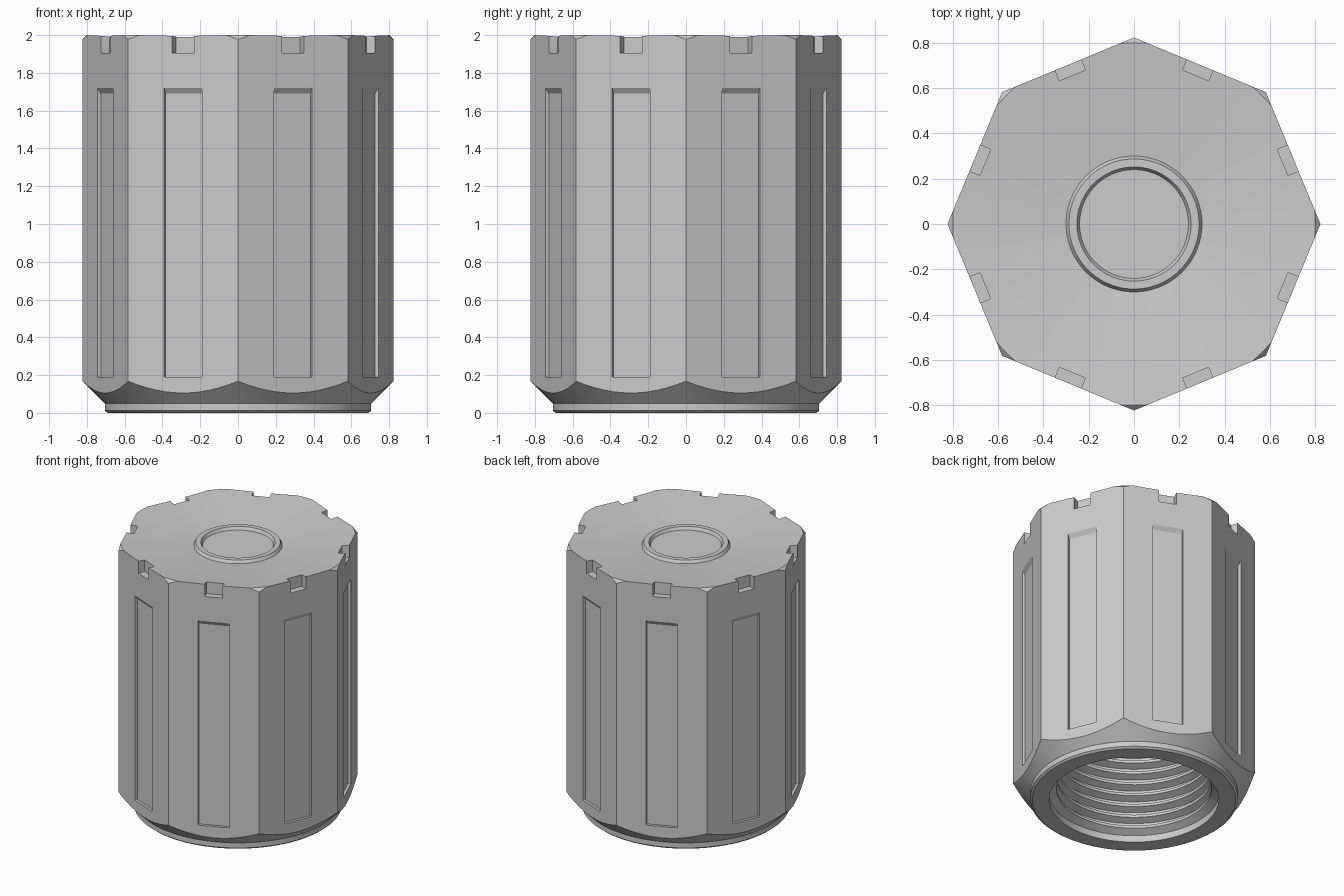
import bpy
import bmesh
from math import cos, pi, radians
from mathutils import Matrix

if "Cube" in bpy.data.objects:
    bpy.data.objects.remove(bpy.data.objects["Cube"], do_unlink=True)

SIDES = 8
CORNER = 0.823
FLAT = CORNER * cos(pi / SIDES)
SEGMENTS = 96


def new_object(name, bm):
    bmesh.ops.recalc_face_normals(bm, faces=bm.faces)
    mesh = bpy.data.meshes.new(name)
    bm.to_mesh(mesh)
    bm.free()
    obj = bpy.data.objects.new(name, mesh)
    bpy.context.collection.objects.link(obj)
    return obj


def lathe(name, profile):
    """Revolve (radius, height) points around z."""
    bm = bmesh.new()
    verts = [bm.verts.new((r, 0, z)) for r, z in profile]
    edges = [bm.edges.new(pair) for pair in zip(verts, verts[1:])]
    bmesh.ops.spin(bm, geom=verts + edges, cent=(0, 0, 0), axis=(0, 0, 1),
                   angle=2 * pi, steps=SEGMENTS, use_merge=True)
    bmesh.ops.remove_doubles(bm, verts=bm.verts, dist=0.0001)
    return new_object(name, bm)


def face_cutters(name, section, width):
    """Extrude a (radius, height) section across every flat of the octagon."""
    bm = bmesh.new()
    for i in range(SIDES):
        turn = Matrix.Rotation((i + 0.5) * 2 * pi / SIDES, 4, "Z")
        rings = [[bm.verts.new(turn @ Matrix.Translation((r, y, z)).translation)
                  for r, z in section] for y in (-width / 2, width / 2)]
        for ring in rings:
            bm.faces.new(ring)
        n = len(section)
        for k in range(n):
            j = (k + 1) % n
            bm.faces.new((rings[0][k], rings[0][j], rings[1][j], rings[1][k]))
    return new_object(name, bm)


def cut(target, cutter, operation):
    mod = target.modifiers.new(cutter.name, "BOOLEAN")
    mod.operation = operation
    mod.solver = "EXACT"
    mod.object = cutter
    bpy.context.view_layer.objects.active = target
    bpy.ops.object.modifier_apply(modifier=mod.name)
    bpy.data.objects.remove(cutter, do_unlink=True)


# Threaded bore, from its ceiling down to the mouth
ROOT, CREST, PITCH = 0.575, 0.525, 0.085
bore = [(0, 1.6), (CREST, 1.6)]
for i in reversed(range(16)):
    z = 0.09 + i * PITCH
    bore += [(CREST, z + 0.075), (ROOT, z + 0.055),
             (ROOT, z + 0.03), (CREST, z + 0.01)]
bore += [(CREST, 0.08), (ROOT, 0.05), (ROOT, 0)]

# Outside: bottom lip, bottom and top chamfers, dished top with raised ring
outside = [(0.69, 0), (0.705, 0.012), (0.705, 0.05), (0.9, 0.245),
           (0.9, 1.9), (0.8, 2.0), (0.3, 1.95), (0.287, 1.972),
           (0.252, 1.972), (0.24, 1.95), (0, 1.95)]
cap = lathe("cap_body", bore + outside)

# Octagonal flats
bm = bmesh.new()
bmesh.ops.create_cone(bm, cap_ends=True, segments=SIDES, radius1=CORNER,
                      radius2=CORNER, depth=4)
cut(cap, new_object("octagon", bm), "INTERSECT")

# Grip pockets with a sloped upper end
pocket = [(FLAT - 0.02, 0.19), (FLAT + 0.04, 0.19),
          (FLAT + 0.04, 1.78), (FLAT - 0.02, 1.69)]
cut(cap, face_cutters("grip_pockets", pocket, 0.216), "DIFFERENCE")

# Rim notches
notch = [(FLAT - 0.05, 1.905), (FLAT + 0.1, 1.905),
         (FLAT + 0.1, 2.1), (FLAT - 0.05, 2.1)]
cut(cap, face_cutters("rim_notches", notch, 0.124), "DIFFERENCE")

# Grey plastic
grey = bpy.data.materials.new("grey_plastic")
grey.use_nodes = True
colour = (0.6, 0.6, 0.6, 1)
grey.diffuse_color = colour
grey.node_tree.nodes["Principled BSDF"].inputs["Base Color"].default_value = colour
cap.data.materials.clear()
cap.data.materials.append(grey)

bpy.ops.object.select_all(action="DESELECT")
cap.select_set(True)
bpy.context.view_layer.objects.active = cap
bpy.ops.object.shade_smooth_by_angle(angle=radians(20))
